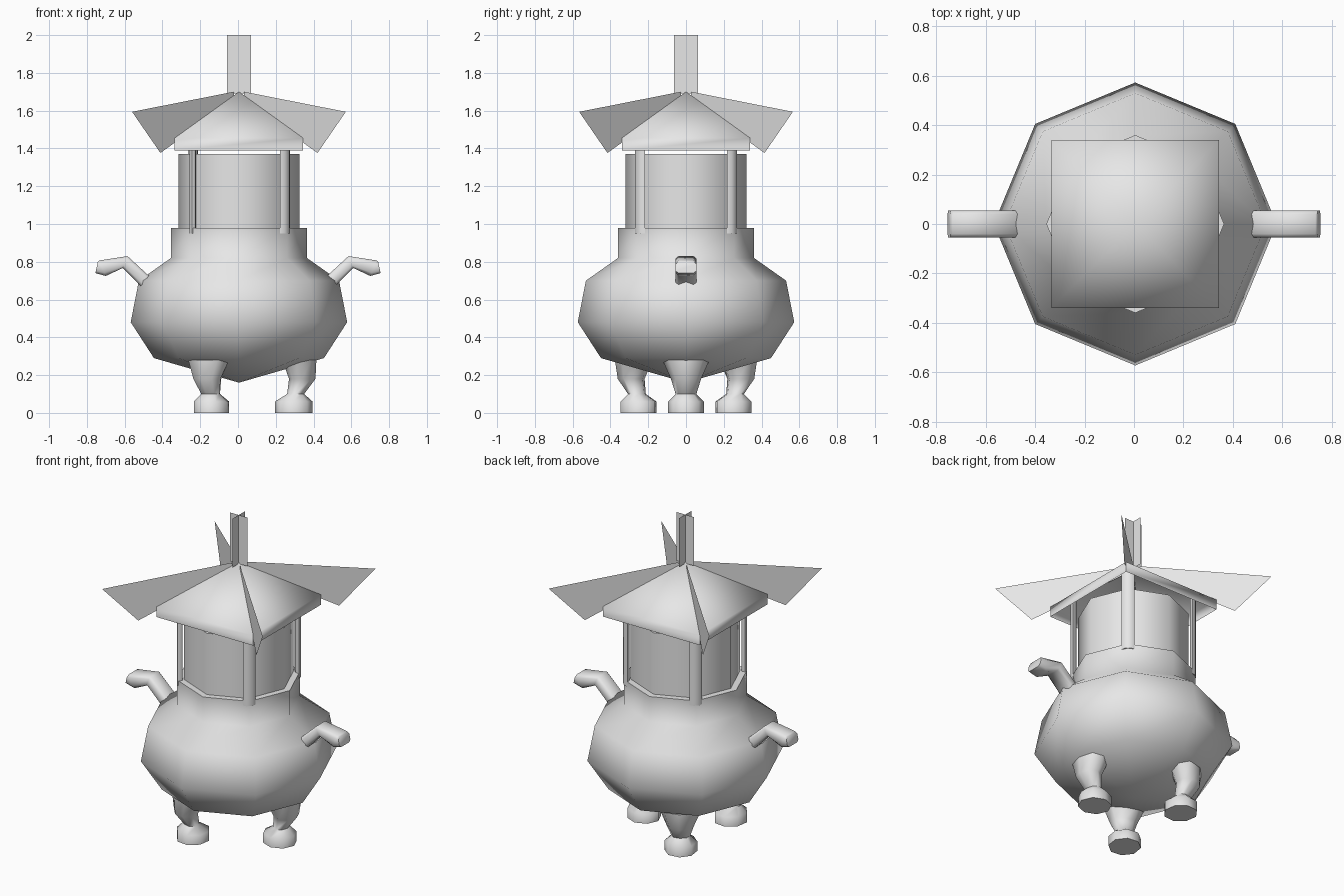
import bpy, bmesh, math
from mathutils import Matrix, Vector

cube = bpy.data.objects.get("Cube")
if cube:
    bpy.data.objects.remove(cube, do_unlink=True)

GREY = (0.8, 0.8, 0.8, 1.0)
mat = bpy.data.materials.new("plain grey")
mat.use_nodes = True
mat.diffuse_color = GREY
mat.node_tree.nodes["Principled BSDF"].inputs["Base Color"].default_value = GREY

SHIFT = Matrix.Translation((0.005, 0.0, 0.0))


def finish(name, bm, matrix=SHIFT, closed=True):
    """Turn a bmesh into a smooth shaded object that keeps its hard edges."""
    if closed:
        bmesh.ops.recalc_face_normals(bm, faces=bm.faces)
    mesh = bpy.data.meshes.new(name)
    bm.to_mesh(mesh)
    bm.free()
    mesh.materials.append(mat)
    mesh.transform(matrix)
    obj = bpy.data.objects.new(name, mesh)
    bpy.context.collection.objects.link(obj)
    bpy.ops.object.select_all(action='DESELECT')
    obj.select_set(True)
    bpy.context.view_layer.objects.active = obj
    bpy.ops.object.shade_smooth_by_angle(angle=math.radians(60))
    return obj


def loft(rings, cap_start=True, cap_end=True):
    """Skin a list of point rings; a ring of one point makes a tip."""
    bm = bmesh.new()
    loops = [[bm.verts.new(p) for p in ring] for ring in rings]
    for a, b in zip(loops, loops[1:]):
        n = max(len(a), len(b))
        for i in range(n):
            j = (i + 1) % n
            if len(a) == 1:
                bm.faces.new((a[0], b[j], b[i]))
            elif len(b) == 1:
                bm.faces.new((a[i], a[j], b[0]))
            else:
                bm.faces.new((a[i], a[j], b[j], b[i]))
    if cap_start and len(loops[0]) > 2:
        bm.faces.new(loops[0][::-1])
    if cap_end and len(loops[-1]) > 2:
        bm.faces.new(loops[-1])
    return bm


def ellipse(cx, z, rx, ry, sides, turn=0.0):
    if rx == 0:
        return [(cx, 0, z)]
    angles = [turn + math.tau * i / sides for i in range(sides)]
    return [(cx + rx * math.cos(a), ry * math.sin(a), z) for a in angles]


def sheet(name, points, matrix):
    bm = bmesh.new()
    bm.faces.new([bm.verts.new(p) for p in points])
    return finish(name, bm, matrix, closed=False)


def spin(degrees):
    return SHIFT @ Matrix.Rotation(math.radians(degrees), 4, 'Z')


# Eight sided pot with its neck
pot = [(0, 0.16), (0.45, 0.29), (0.573, 0.48), (0.53, 0.70), (0.36, 0.82), (0.36, 0.98)]
finish("pot", loft([ellipse(0, z, r, r, 8) for r, z in pot]))

# Inner drum
finish("drum", loft([ellipse(0, z, 0.32, 0.32, 8) for z in (0.95, 1.37)]))

# Square roof, hollow underneath
roof = [(0.34, 1.39), (0.34, 1.455), (0, 1.70)]
finish("roof", loft([ellipse(0, z, r * math.sqrt(2), r * math.sqrt(2), 4, math.pi / 4)
                     for r, z in roof], cap_start=False))

# Four flat posts and four corner fins
for i, corner in enumerate(("back_left", "back_right", "front_right", "front_left")):
    place = spin(45 + 90 * i)
    width = 0.018 if corner == "front_right" else 0.037
    finish("post_" + corner,
           loft([ellipse(0.345, z, 0.018, width, 6, math.pi / 6) for z in (0.95, 1.50)]), place)
    sheet("fin_" + corner,
          [(0.04, 0, 1.70), (0.80, 0, 1.594), (0.588, 0, 1.376), (0.03, 0, 1.66)], place)

# Crossed plates on the peak
for i in range(2):
    sheet("peak_plate_%d" % (i + 1),
          [(-0.063, 0, 1.69), (0.063, 0, 1.69), (0.063, 0, 2.0), (-0.063, 0, 2.0)],
          spin(90 * i))

# Three legs: distance out, height, half depth, half width
leg = [(0.29, 0.0, 0.10, 0.095), (0.29, 0.06, 0.10, 0.095), (0.30, 0.10, 0.045, 0.055),
       (0.335, 0.18, 0.07, 0.08), (0.32, 0.28, 0.09, 0.125)]
for name, turn in (("leg_left", 0), ("leg_back", 120), ("leg_front", 240)):
    finish(name, loft([ellipse(cx, z, rx, ry, 8) for cx, z, rx, ry in leg]), spin(turn))

# Two bent arms: upper and lower edge points of each section
arm = [((0.46, 0.715), (0.51, 0.667)), ((0.585, 0.83), (0.61, 0.767)),
       ((0.735, 0.807), (0.70, 0.725)), ((0.742, 0.80), (0.755, 0.74))]
for name, side in (("arm_left", 1), ("arm_right", -1)):
    rings = []
    for top, low in arm:
        top, low = Vector((top[0], 0, top[1])), Vector((low[0], 0, low[1]))
        outline = [(0.04, 0), (0.055, 0.2), (0.055, 0.8), (0.04, 1)]
        outline += [(-y, t) for y, t in reversed(outline)]
        rings.append([top.lerp(low, t) + Vector((0, y, 0)) for y, t in outline])
    finish(name, loft(rings), Matrix.Rotation(0 if side > 0 else math.pi, 4, 'Z'))
